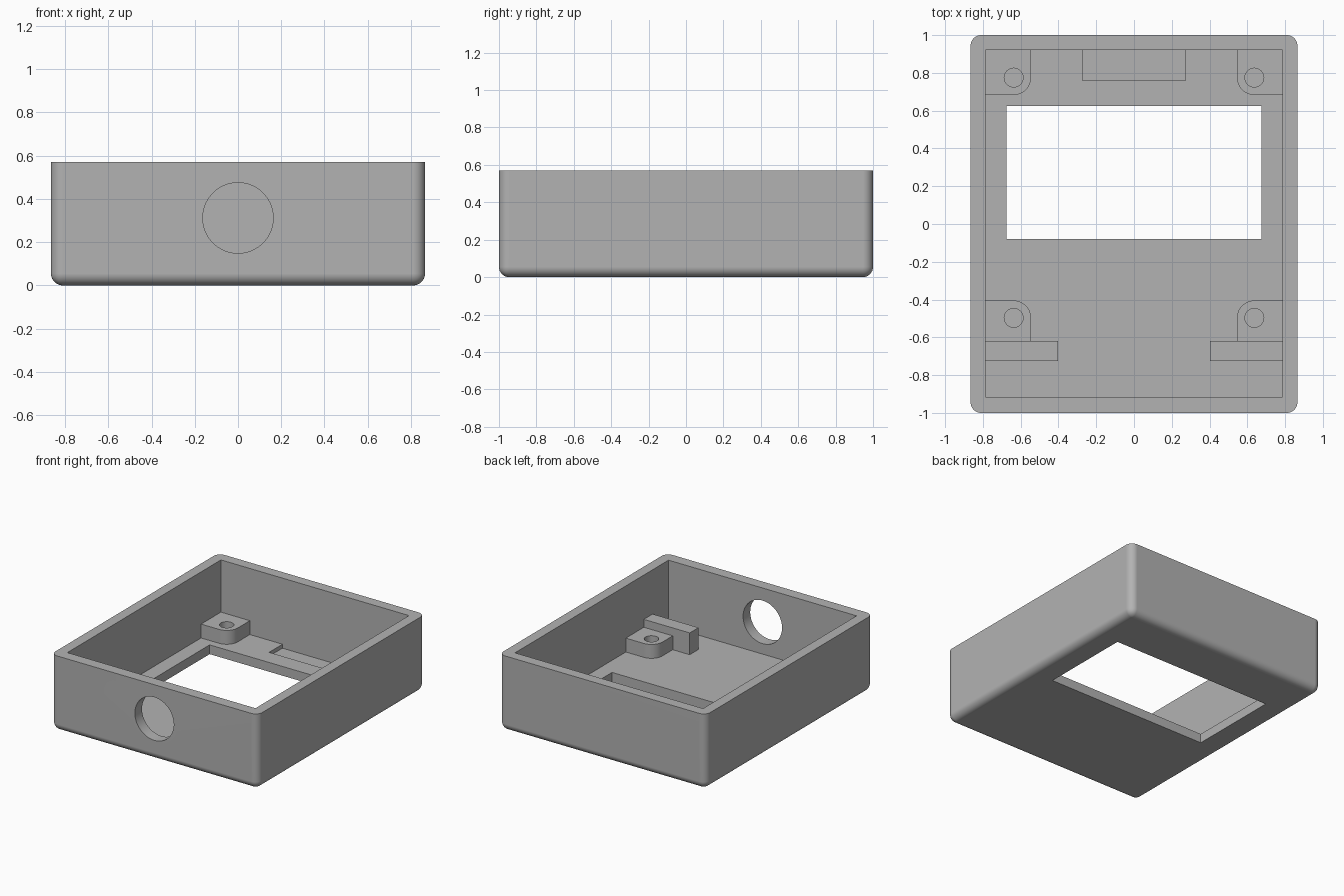
import bpy, bmesh
from math import cos, sin, pi, radians
from mathutils import Matrix, Vector

cube = bpy.data.objects.get("Cube")
if cube:
    bpy.data.objects.remove(cube, do_unlink=True)

grey = bpy.data.materials.new("grey_plastic")
grey.use_nodes = True
COLOUR = (0.45, 0.45, 0.45, 1)
grey.diffuse_color = COLOUR
grey.node_tree.nodes["Principled BSDF"].inputs["Base Color"].default_value = COLOUR

HALF_X, HEIGHT, FLOOR = 0.865, 0.57, 0.07
IN_X, IN_BACK, IN_FRONT = 0.787, 0.92, -0.915


def make_object(name, bm):
    bmesh.ops.recalc_face_normals(bm, faces=bm.faces)
    mesh = bpy.data.meshes.new(name)
    bm.to_mesh(mesh)
    bm.free()
    mesh.materials.append(grey)
    obj = bpy.data.objects.new(name, mesh)
    bpy.context.collection.objects.link(obj)
    return obj


def box_bm(low, high):
    low, high = Vector(low), Vector(high)
    bm = bmesh.new()
    bmesh.ops.create_cube(bm, size=1)
    bmesh.ops.scale(bm, verts=bm.verts, vec=high - low)
    bmesh.ops.translate(bm, verts=bm.verts, vec=(low + high) / 2)
    return bm


def box(name, low, high):
    return make_object(name, box_bm(low, high))


def cylinder(name, centre, radius, depth, axis="Z", sides=48):
    bm = bmesh.new()
    turn = Matrix.Rotation(pi / 2, 4, "X") if axis == "Y" else Matrix()
    bmesh.ops.create_cone(bm, cap_ends=True, segments=sides, radius1=radius, radius2=radius,
                          depth=depth, matrix=Matrix.Translation(centre) @ turn)
    return make_object(name, bm)


def activate(obj):
    bpy.ops.object.select_all(action="DESELECT")
    obj.select_set(True)
    bpy.context.view_layer.objects.active = obj


def cut(obj, cutter):
    cutter.hide_render = True
    mod = obj.modifiers.new("cut", "BOOLEAN")
    mod.operation, mod.solver, mod.object = "DIFFERENCE", "EXACT", cutter
    activate(obj)
    bpy.ops.object.modifier_apply(modifier=mod.name)
    bpy.data.objects.remove(cutter, do_unlink=True)


def smooth(obj):
    activate(obj)
    bpy.ops.object.shade_smooth_by_angle(angle=radians(30))
    mod = obj.modifiers.new("even_shading", "WEIGHTED_NORMAL")
    mod.keep_sharp = True


# Open tray, rounded everywhere except the rim
bm = box_bm((-HALF_X, -1, 0), (HALF_X, 1, HEIGHT))
edges = [e for e in bm.edges if min(v.co.z for v in e.verts) < HEIGHT / 2]
bmesh.ops.bevel(bm, geom=edges, offset=0.055, segments=8, profile=0.5, affect="EDGES")
tray = make_object("tray", bm)

# Cavity, display window, connector recess and front cable hole
cut(tray, box("cavity_cutter", (-IN_X, IN_FRONT, FLOOR), (IN_X, IN_BACK, 1)))
cut(tray, box("window_cutter", (-0.675, -0.08, -0.1), (0.675, 0.625, 0.3)))
cut(tray, box("recess_cutter", (-0.272, 0.76, FLOOR - 0.03), (0.272, IN_BACK, 0.2)))
cut(tray, cylinder("cable_hole_cutter", (0, -0.95, 0.312), 0.163, 0.3, "Y", 64))
smooth(tray)


def screw_post(name, side, y, wall_y, facing):
    """Post against the side wall with its inner corner rounded about the screw hole."""
    cx, radius, sink = 0.637, 0.092, 0.01
    outer = IN_X + sink
    points = [(outer, wall_y), (outer, y + facing * radius)]
    for i in range(13):
        a = pi / 2 * (1 + i / 12)
        points.append((cx + radius * cos(a), y + facing * radius * sin(a)))
    points.append((cx - radius, wall_y))
    bm = bmesh.new()
    face = bm.faces.new([bm.verts.new((side * px, py, FLOOR - sink)) for px, py in points])
    top = bmesh.ops.extrude_face_region(bm, geom=[face])["geom"]
    verts = [g for g in top if isinstance(g, bmesh.types.BMVert)]
    bmesh.ops.translate(bm, verts=verts, vec=(0, 0, 0.105 + sink))
    post = make_object(name, bm)
    cut(post, cylinder("screw_hole_cutter", (side * cx, y, 0.12), 0.05, 0.4, sides=32))
    smooth(post)


# Posts and front rests on both sides
for side, label in ((1, "left"), (-1, "right")):
    screw_post("back_post_" + label, side, 0.775, IN_BACK + 0.01, -1)
    screw_post("front_post_" + label, side, -0.497, -0.63, 1)
    x1, x2 = sorted((side * 0.403, side * (IN_X + 0.01)))
    box("board_rest_" + label, (x1, -0.725, FLOOR - 0.01), (x2, -0.62, 0.235))
